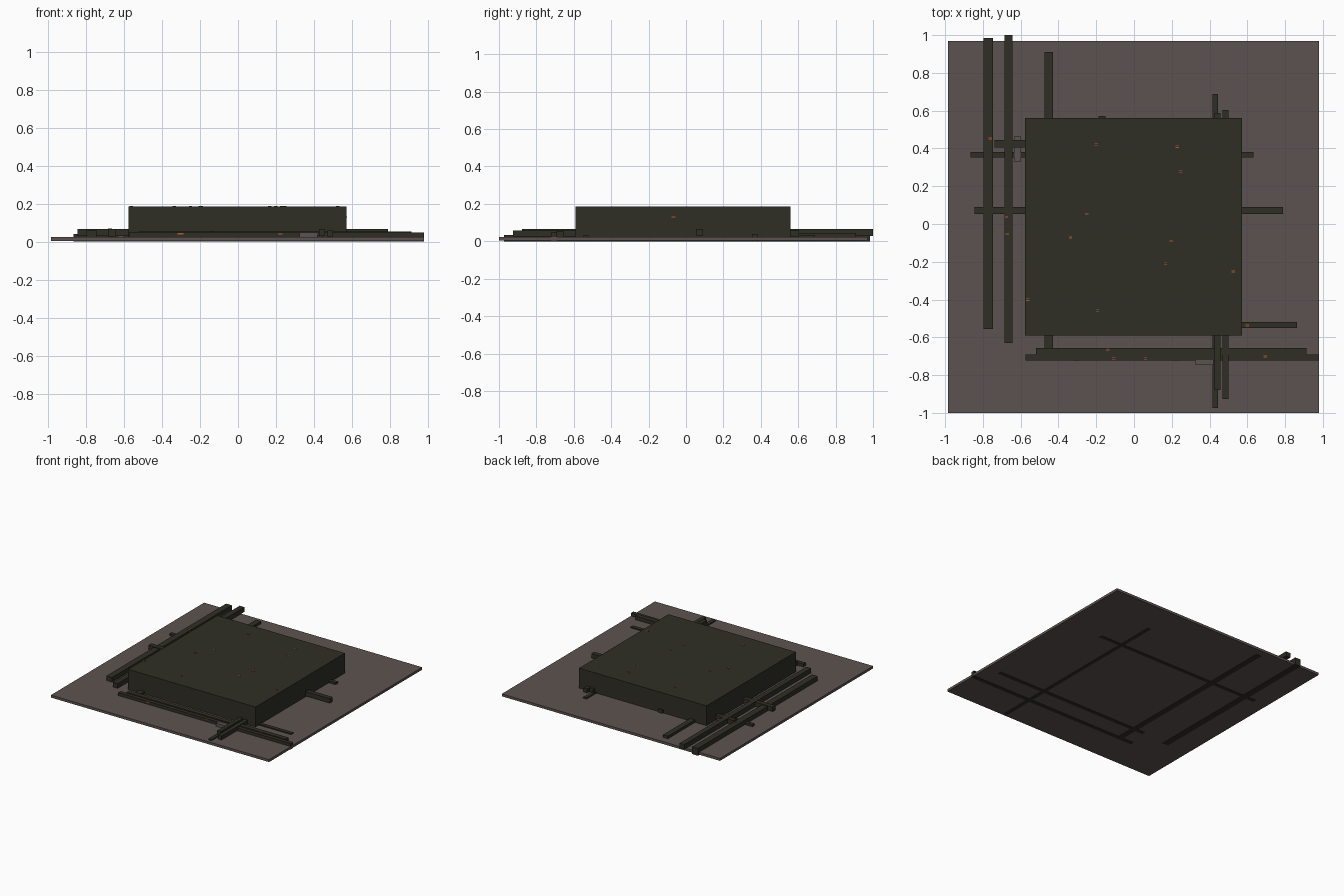
import bpy, bmesh


def material(name, rgb):
    m = bpy.data.materials.new(name)
    m.diffuse_color = (*rgb, 1)
    return m


STONE = material("warm_grey", (0.108, 0.086, 0.079))
DARK = material("dark_olive", (0.028, 0.027, 0.018))
ORANGE = material("orange", (0.5, 0.11, 0.02))


def add_boxes(name, boxes, mat):
    """One object from boxes given as (x0, x1, y0, y1, z0, z1)."""
    bm = bmesh.new()
    for x0, x1, y0, y1, z0, z1 in boxes:
        verts = bmesh.ops.create_cube(bm, size=1)["verts"]
        bmesh.ops.scale(bm, vec=(x1 - x0, y1 - y0, z1 - z0), verts=verts)
        bmesh.ops.translate(bm, vec=((x0 + x1) / 2, (y0 + y1) / 2, (z0 + z1) / 2), verts=verts)
    me = bpy.data.meshes.new(name)
    bm.to_mesh(me)
    bm.free()
    me.materials.append(mat)
    ob = bpy.data.objects.new(name, me)
    bpy.context.collection.objects.link(ob)
    return ob


# Base plate and main block
add_boxes("base_plate", [(-0.985, 0.98, -1.0, 0.97, 0.003, 0.023)], STONE)
add_boxes("main_block", [(-0.577, 0.571, -0.59, 0.56, 0.02, 0.185)], DARK)

# Beams running front to back
add_boxes("left_outer_beam", [(-0.797, -0.746, -0.556, 0.985, 0.0, 0.06)], DARK)
add_boxes("left_inner_beam", [(-0.685, -0.643, -0.63, 1.0, 0.028, 0.067)], DARK)
add_boxes("left_under_beam", [(-0.474, -0.429, -0.70, 0.91, 0.0, 0.044)], DARK)
add_boxes("right_low_beam", [(0.415, 0.444, -0.974, 0.688, 0.0, 0.033)], DARK)
add_boxes("right_high_beam", [(0.426, 0.458, -0.878, 0.587, 0.033, 0.065)], DARK)
add_boxes("right_outer_beam", [(0.468, 0.50, -0.926, 0.603, 0.026, 0.059)], DARK)
add_boxes("back_stub", [(-0.188, -0.151, 0.30, 0.571, 0.022, 0.05)], DARK)

# Beams running side to side
add_boxes("middle_cross_beam", [(-0.844, 0.79, 0.053, 0.09, 0.03, 0.066)], DARK)
add_boxes("back_low_cross_beam", [(-0.865, 0.632, 0.352, 0.381, 0.0, 0.04)], DARK)
add_boxes("back_short_cross_beam", [(-0.738, -0.3, 0.405, 0.444, 0.028, 0.064)], DARK)
add_boxes("front_under_beam", [(-0.54, 0.863, -0.55, -0.519, 0.0, 0.031)], DARK)
add_boxes("front_inner_beam", [(-0.52, 0.913, -0.693, -0.656, 0.02, 0.054)], DARK)
add_boxes("front_outer_beam", [(-0.574, 0.98, -0.722, -0.69, 0.0, 0.047)], DARK)

# Small blocks in the plate colour
add_boxes("left_small_block", [(-0.632, -0.60, 0.328, 0.466, 0.02, 0.045)], STONE)
add_boxes("front_small_block", [(0.325, 0.42, -0.746, -0.72, 0.02, 0.048)], STONE)

# Tiny lights: pairs of thin strips lying on the upper faces
spots = {
    0.185: [(-0.20, 0.42), (0.23, 0.41), (0.247, 0.28), (-0.25, 0.053), (-0.336, -0.069),
            (0.198, -0.09), (0.167, -0.21), (-0.193, -0.46), (0.526, -0.254), (-0.563, -0.40)],
    0.06: [(-0.76, 0.455)],
    0.067: [(-0.675, 0.037), (-0.672, -0.053)],
    0.031: [(0.60, -0.535)],
    0.054: [(-0.14, -0.662)],
    0.047: [(-0.108, -0.714), (0.061, -0.714), (0.695, -0.699)],
}
strips = []
for z, points in spots.items():
    for x, y in points:
        for dy in (-0.005, 0.005):
            strips.append((x - 0.009, x + 0.009, y + dy - 0.0015, y + dy + 0.0015, z - 0.002, z + 0.002))
add_boxes("top_lights", strips, ORANGE)

# Lights on the upright faces
add_boxes("side_lights", [
    (0.569, 0.573, -0.077, -0.057, 0.128, 0.132),
    (-0.318, -0.288, -0.724, -0.72, 0.038, 0.044),
    (0.21, 0.235, -0.724, -0.72, 0.038, 0.042),
], ORANGE)
